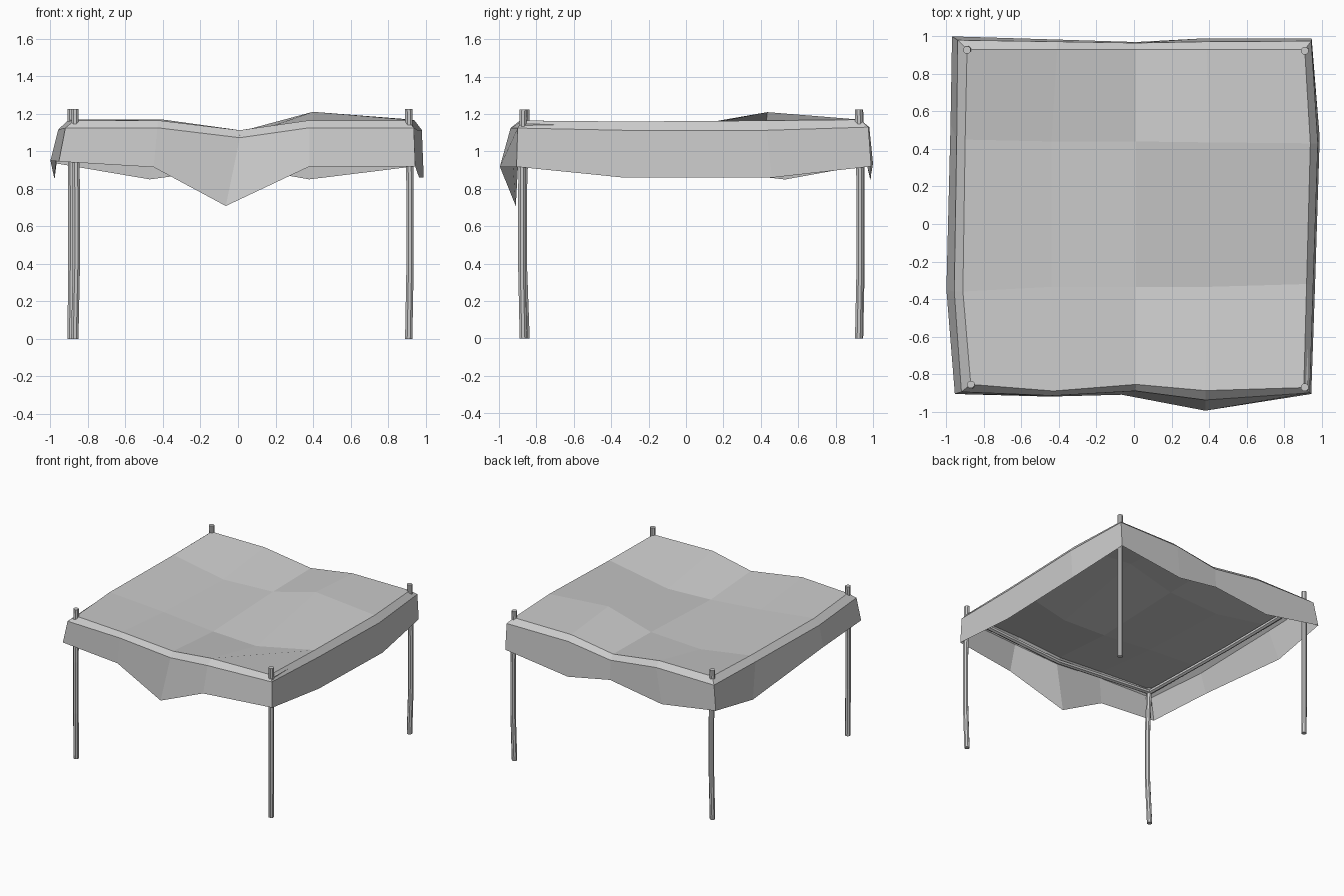
import bpy, bmesh
from math import cos, sin, tau
from mathutils import Vector

if "Cube" in bpy.data.objects:
    bpy.data.objects.remove(bpy.data.objects["Cube"])


def make_object(name, bm):
    me = bpy.data.meshes.new(name)
    bm.to_mesh(me)
    bm.free()
    ob = bpy.data.objects.new(name, me)
    bpy.context.collection.objects.link(ob)
    return ob


def tube(name, path, r, n=8):
    """Low-poly tube following a short path, with capped ends."""
    bm = bmesh.new()
    pts = [Vector(p) for p in path]
    rot = (pts[-1] - pts[0]).to_track_quat('Z', 'Y')
    rings = [[bm.verts.new(p + rot @ Vector((r * cos(tau * (i + .5) / n),
                                             r * sin(tau * (i + .5) / n), 0)))
              for i in range(n)] for p in pts]
    for a, b in zip(rings, rings[1:]):
        for i in range(n):
            j = (i + 1) % n
            bm.faces.new((a[i], a[j], b[j], b[i]))
    bm.faces.new(rings[0][::-1])
    bm.faces.new(rings[-1])
    return make_object(name, bm)


# Canopy sheet: rows from front to back, five points each
sheet = [
    [(-.87, -.855, 1.165), (-.43, -.89, 1.165), (.01, -.855, 1.112), (.38, -.888, 1.165), (.905, -.872, 1.165)],
    [(-.912, -.36, 1.16), (-.44, -.335, 1.115), (.01, -.335, 1.075), (.40, -.335, 1.06), (.92, -.32, 1.16)],
    [(-.90, .45, 1.16), (-.44, .44, 1.085), (.01, .44, 1.105), (.40, .435, 1.21), (.94, .43, 1.165)],
    [(-.89, .93, 1.17), (-.41, .93, 1.17), (.01, .93, 1.112), (.39, .93, 1.17), (.91, .93, 1.17)],
]
# Rolled edge and hem rings, counter-clockwise from the front left corner
edge = [(-.92, -.895, 1.125), (-.43, -.915, 1.125), (.01, -.89, 1.072), (.38, -.938, 1.125),
        (.937, -.90, 1.125), (.955, -.33, 1.113), (.98, .43, 1.113), (.945, .975, 1.13),
        (.39, .972, 1.13), (.01, .965, 1.075), (-.41, .972, 1.13), (-.94, .98, 1.13),
        (-.945, .45, 1.12), (-.958, -.36, 1.115)]
hem = [(-.955, -.906, .945), (-.45, -.92, .915), (-.065, -.91, .708), (.38, -.995, .918),
       (.945, -.906, .918), (.965, -.33, .86), (.99, .46, .86), (.947, .99, .92),
       (.38, .99, .85), (.01, .97, .915), (-.47, .985, .85), (-.97, 1.0, .935),
       (-.978, .53, .85), (-1.0, -.35, .95)]

bm = bmesh.new()
grid = [[bm.verts.new(p) for p in row] for row in sheet]
for a, b in zip(grid, grid[1:]):
    for i in range(4):
        bm.faces.new((a[i], a[i + 1], b[i + 1], b[i]))
top = grid[0] + [grid[1][4], grid[2][4]] + grid[3][::-1] + [grid[2][0], grid[1][0]]
rings = [top, [bm.verts.new(p) for p in edge], [bm.verts.new(p) for p in hem]]
for a, b in zip(rings, rings[1:]):
    for i in range(14):
        j = (i + 1) % 14
        bm.faces.new((b[i], b[j], a[j], a[i]))
make_object("canopy_cloth", bm)

# Four slightly bowed posts poking through the corners
posts = [("front_left_post", -.87, -.855, .008, -.014),
         ("front_right_post", .91, -.87, .007, -.008),
         ("back_right_post", .91, .923, .007, .008),
         ("back_left_post", -.89, .928, .004, .008)]
for name, x, y, bx, by in posts:
    tube(name, [(x, y, 0), (x + bx, y + by, .38), (x + bx, y + by, .8), (x, y, 1.225)], .021)

# Thin rails under the cloth joining neighbouring posts
for i, name in enumerate(("front_rail", "right_rail", "back_rail", "left_rail")):
    a, b = posts[i], posts[(i + 1) % 4]
    zmid = 1.075 if i % 2 == 0 else 1.125
    tube(name, [(a[1], a[2], 1.137), ((a[1] + b[1]) / 2, (a[2] + b[2]) / 2, zmid),
                (b[1], b[2], 1.137)], .019, 6)
